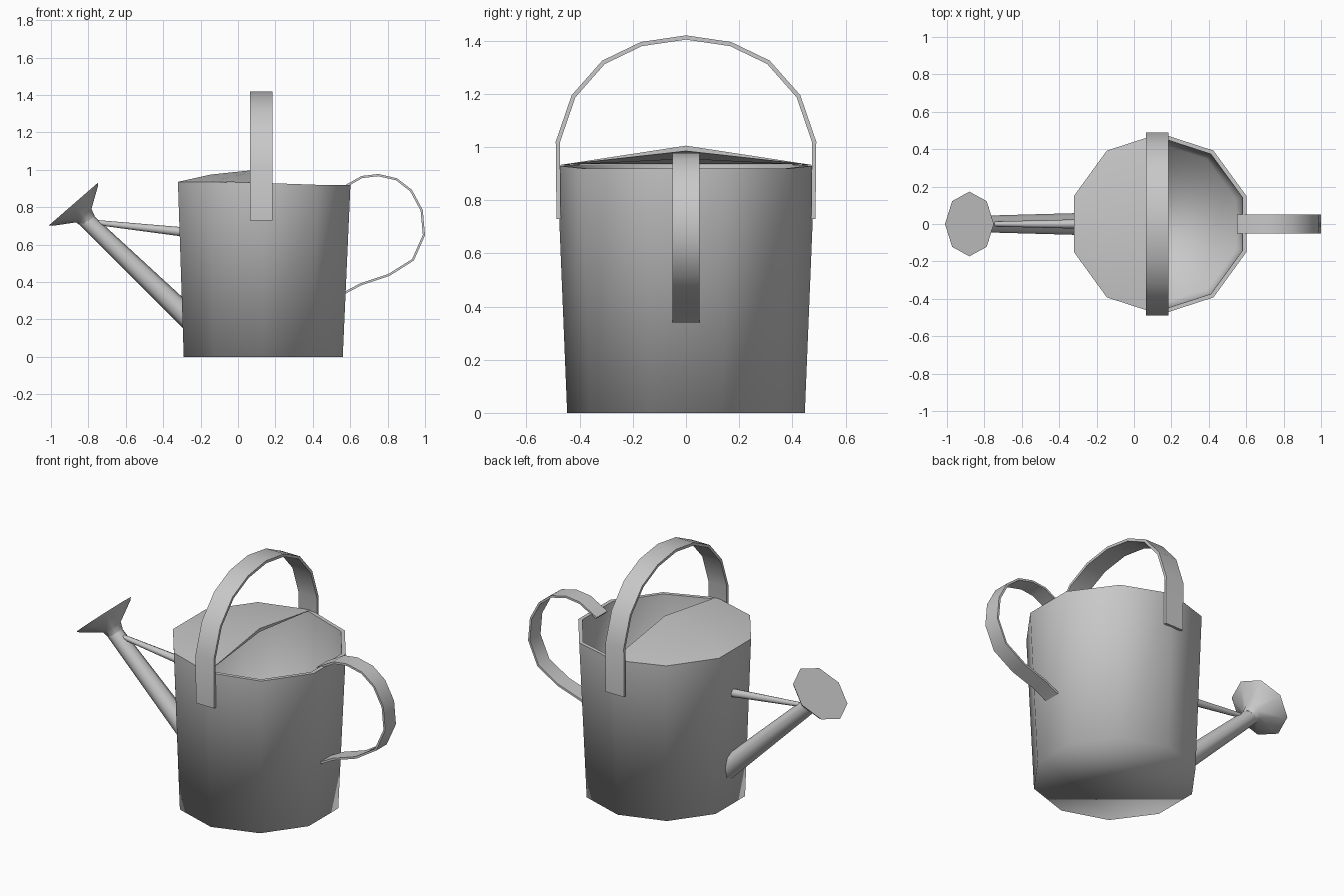
import bpy, bmesh, math
from mathutils import Vector

cube = bpy.data.objects.get("Cube")
if cube:
    bpy.data.objects.remove(cube)

metal = bpy.data.materials.new("grey_metal")
metal.use_nodes = True
GREY = (0.58, 0.58, 0.58, 1)
metal.diffuse_color = GREY
metal.node_tree.nodes["Principled BSDF"].inputs["Base Color"].default_value = GREY


def add_object(name, bm):
    bmesh.ops.recalc_face_normals(bm, faces=bm.faces[:])
    for face in bm.faces:
        face.smooth = True
    mesh = bpy.data.meshes.new(name)
    bm.to_mesh(mesh)
    bm.free()
    mesh.materials.append(metal)
    obj = bpy.data.objects.new(name, mesh)
    bpy.context.collection.objects.link(obj)
    return obj


def smooth_by_angle(obj, degrees):
    bpy.ops.object.select_all(action='DESELECT')
    obj.select_set(True)
    bpy.context.view_layer.objects.active = obj
    bpy.ops.object.shade_smooth_by_angle(angle=math.radians(degrees))


def bridge(bm, a, b):
    for i in range(len(a)):
        j = (i + 1) % len(a)
        bm.faces.new((a[i], a[j], b[j], b[i]))


def tube(name, stations, sides, degrees=50):
    """Round section through (centre, radius) stations, closed at both ends."""
    bm = bmesh.new()
    axis = (Vector(stations[-1][0]) - Vector(stations[0][0])).normalized()
    side = Vector((0, 1, 0))
    up = axis.cross(side)
    rings = []
    for centre, radius in stations:
        ring = []
        for i in range(sides):
            t = math.tau * i / sides
            ring.append(bm.verts.new(Vector(centre) + radius * (math.cos(t) * side + math.sin(t) * up)))
        rings.append(ring)
    for a, b in zip(rings, rings[1:]):
        bridge(bm, a, b)
    bm.faces.new(rings[0])
    bm.faces.new(rings[-1])
    smooth_by_angle(add_object(name, bm), degrees)


def strap(name, path, across, thickness):
    """Flat strip along a path, widened across it and thickened inward."""
    bm = bmesh.new()
    across = Vector(across)
    pts = [Vector(p) for p in path]
    middle = sum(pts, Vector()) / len(pts)
    inner = []
    for i, p in enumerate(pts):
        along = (pts[min(i + 1, len(pts) - 1)] - pts[max(i - 1, 0)]).normalized()
        n = along.cross(across).normalized()
        if n.dot(middle - p) < 0:
            n.negate()
        inner.append(p + n * thickness)
    rings = [[bm.verts.new(v) for v in (p - across, p + across, q + across, q - across)]
             for p, q in zip(pts, inner)]
    for a, b in zip(rings, rings[1:]):
        bridge(bm, a, b)
    bm.faces.new(rings[0])
    bm.faces.new(rings[-1])
    smooth_by_angle(add_object(name, bm), 45)


# Ten-sided, slightly tapered body with an inner wall and floor
def rim_height(x):
    return 0.935 if x < 0 else 0.93 if x < 0.2 else 0.92


bm = bmesh.new()
rings = []
for cx, radius, z in ((0.135, 0.447, 0), (0.14, 0.485, None), (0.14, 0.462, None), (0.135, 0.43, 0.02)):
    ring = []
    for i in range(10):
        t = math.radians(18 + 36 * i)
        x = cx + radius * math.cos(t)
        ring.append(bm.verts.new((x, radius * math.sin(t), rim_height(x) if z is None else z)))
    rings.append(ring)
for a, b in zip(rings, rings[1:]):
    bridge(bm, a, b)
bm.faces.new(rings[0])
bm.faces.new(rings[-1])
for edge in bm.edges:
    if all(v.co.z > 0.9 for v in edge.verts):
        edge.smooth = False
add_object("body", bm)

# Half cover rising to a peak over the middle
bm = bmesh.new()
ridge = bm.verts.new((-0.145, 0, 0.975))
peak = bm.verts.new((0.14, 0, 1.005))
fronts = []
for s in (-1, 1):
    a = bm.verts.new((-0.321, s * 0.15, 0.936))
    b = bm.verts.new((-0.145, s * 0.392, 0.936))
    c = bm.verts.new((0.14, s * 0.485, 0.931))
    bm.faces.new((a, ridge, b))
    bm.faces.new((b, ridge, peak, c))
    fronts.append(a)
bm.faces.new((fronts[0], fronts[1], ridge))
bmesh.ops.recalc_face_normals(bm, faces=bm.faces[:])
if sum(f.normal.z for f in bm.faces) < 0:
    bmesh.ops.reverse_faces(bm, faces=bm.faces[:])
# thin underside meeting the cover along its outer rim
under = {v: bm.verts.new(v.co - Vector((0, 0, 0.02))) if v in (ridge, peak) else v for v in bm.verts[:]}
for face in bm.faces[:]:
    bm.faces.new([under[v] for v in reversed(face.verts)])
for v in [e.other_vert(peak) for e in peak.link_edges if e.other_vert(peak) is not ridge]:
    bm.faces.new((peak, under[peak], v))
smooth_by_angle(add_object("half_cover", bm), 40)

# Overhead carrying handle
half = [(0.487, 0.73), (0.49, 1.02), (0.43, 1.195), (0.315, 1.325), (0.17, 1.395)]
arch = half + [(0, 1.42)] + [(-y, z) for y, z in reversed(half)]
strap("carrying_handle", [(0.125, y, z) for y, z in arch], (0.06, 0, 0), 0.016)

# Pouring handle looping out behind the body
loop = [(0.56, 0.33), (0.66, 0.383), (0.81, 0.433), (0.94, 0.515), (1.0, 0.65), (0.988, 0.785),
        (0.93, 0.893), (0.85, 0.955), (0.75, 0.978), (0.66, 0.967), (0.55, 0.905)]
strap("pouring_handle", [(x, 0, z) for x, z in loop], (0, 0.05, 0), 0.012)

# Spout, sprinkler head and brace
tube("spout", [((-0.24, 0, 0.185), 0.06), ((-0.82, 0, 0.74), 0.044)], 8)
tube("sprinkler_head", [((-0.80, 0, 0.725), 0.044), ((-0.825, 0, 0.755), 0.055),
                        ((-0.87, 0, 0.806), 0.16), ((-0.88, 0, 0.817), 0.173)], 8)
tube("spout_brace", [((-0.29, 0, 0.668), 0.025), ((-0.77, 0, 0.72), 0.013)], 8)
